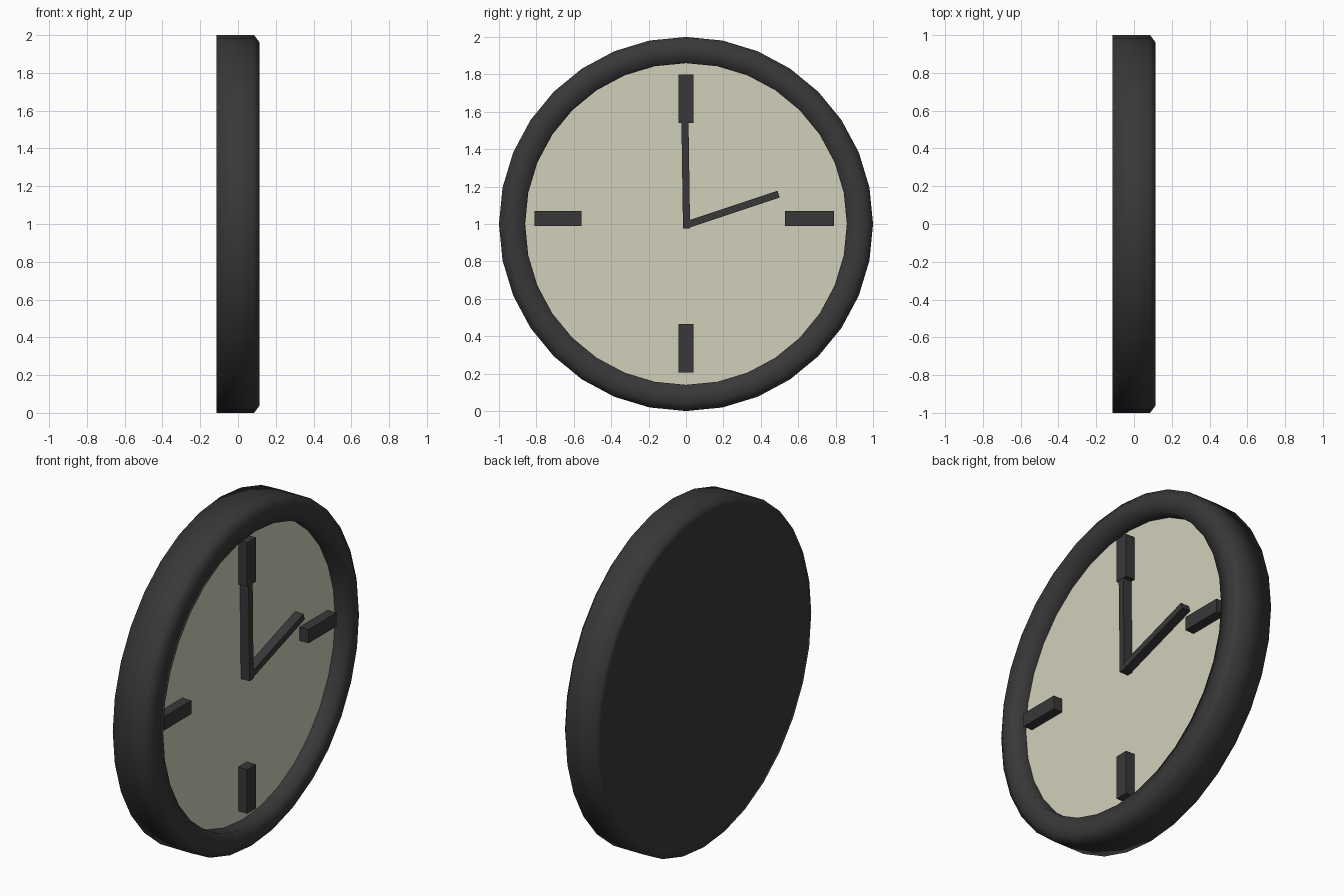
import bpy, bmesh, math
from mathutils import Matrix, Vector

cube = bpy.data.objects.get("Cube")
if cube:
    bpy.data.objects.remove(cube, do_unlink=True)

SIDES = 32
CENTRE_Z = 1.0
DIAL_X = 0.03


def material(name, rgb):
    mat = bpy.data.materials.new(name)
    mat.use_nodes = True
    colour = (*rgb, 1.0)
    mat.diffuse_color = colour
    mat.node_tree.nodes["Principled BSDF"].inputs["Base Color"].default_value = colour
    return mat


charcoal = material("charcoal", (0.04, 0.04, 0.04))
cream = material("cream", (0.64, 0.63, 0.5))


def add_object(name, bm, mat):
    bmesh.ops.recalc_face_normals(bm, faces=bm.faces)
    mesh = bpy.data.meshes.new(name)
    bm.to_mesh(mesh)
    bm.free()
    mesh.materials.append(mat)
    obj = bpy.data.objects.new(name, mesh)
    bpy.context.collection.objects.link(obj)
    return obj


def ring(bm, x, radius):
    """Circle of vertices around the x axis."""
    angles = [2 * math.pi * i / SIDES for i in range(SIDES)]
    return [bm.verts.new((x, radius * math.sin(a), CENTRE_Z + radius * math.cos(a)))
            for a in angles]


# Case: closed back, straight side, chamfered front lip and recess wall
bm = bmesh.new()
profile = [(-0.115, 0.95), (-0.115, 1.0), (0.085, 1.0),
           (0.115, 0.96), (0.115, 0.86), (DIAL_X - 0.01, 0.86)]
rings = [ring(bm, x, r) for x, r in profile]
for a, b in zip(rings, rings[1:]):
    for i in range(SIDES):
        j = (i + 1) % SIDES
        bm.faces.new((a[i], a[j], b[j], b[i])).smooth = True
bm.faces.new(rings[0])
bm.faces.new(rings[-1])
add_object("case", bm, charcoal)

# Dial: recessed disc
bm = bmesh.new()
face = bm.faces.new(ring(bm, DIAL_X, 0.86))
face.normal_update()
if face.normal.x < 0:
    face.normal_flip()
mesh = bpy.data.meshes.new("dial")
bm.to_mesh(mesh)
bm.free()
mesh.materials.append(cream)
bpy.context.collection.objects.link(bpy.data.objects.new("dial", mesh))


def bar(name, start, end, width, back=DIAL_X, front=0.088):
    """Flat bar on the dial between two (y, z) points."""
    p, q = Vector((0, *start)), Vector((0, *end))
    d = q - p
    mid = (p + q) / 2
    mid.x = (back + front) / 2
    turn = Matrix.Rotation(math.atan2(d.z, d.y), 4, 'X')
    size = Matrix.Diagonal((front - back, d.length, width, 1))
    bm = bmesh.new()
    bmesh.ops.create_cube(bm, size=1, matrix=Matrix.Translation(mid) @ turn @ size)
    return add_object(name, bm, charcoal)


# Hour markers
bar("marker_twelve", (0, 1.54), (0, 1.80), 0.08)
bar("marker_six", (0, 0.205), (0, 0.465), 0.08)
bar("marker_three", (0.53, 1.03), (0.79, 1.03), 0.08)
bar("marker_nine", (-0.81, 1.03), (-0.56, 1.03), 0.08)

# Hands
bar("minute_hand", (0.003, 0.975), (-0.006, 1.58), 0.038, front=0.086)
bar("hour_hand", (0.0, 0.995), (0.495, 1.16), 0.038, front=0.084)
